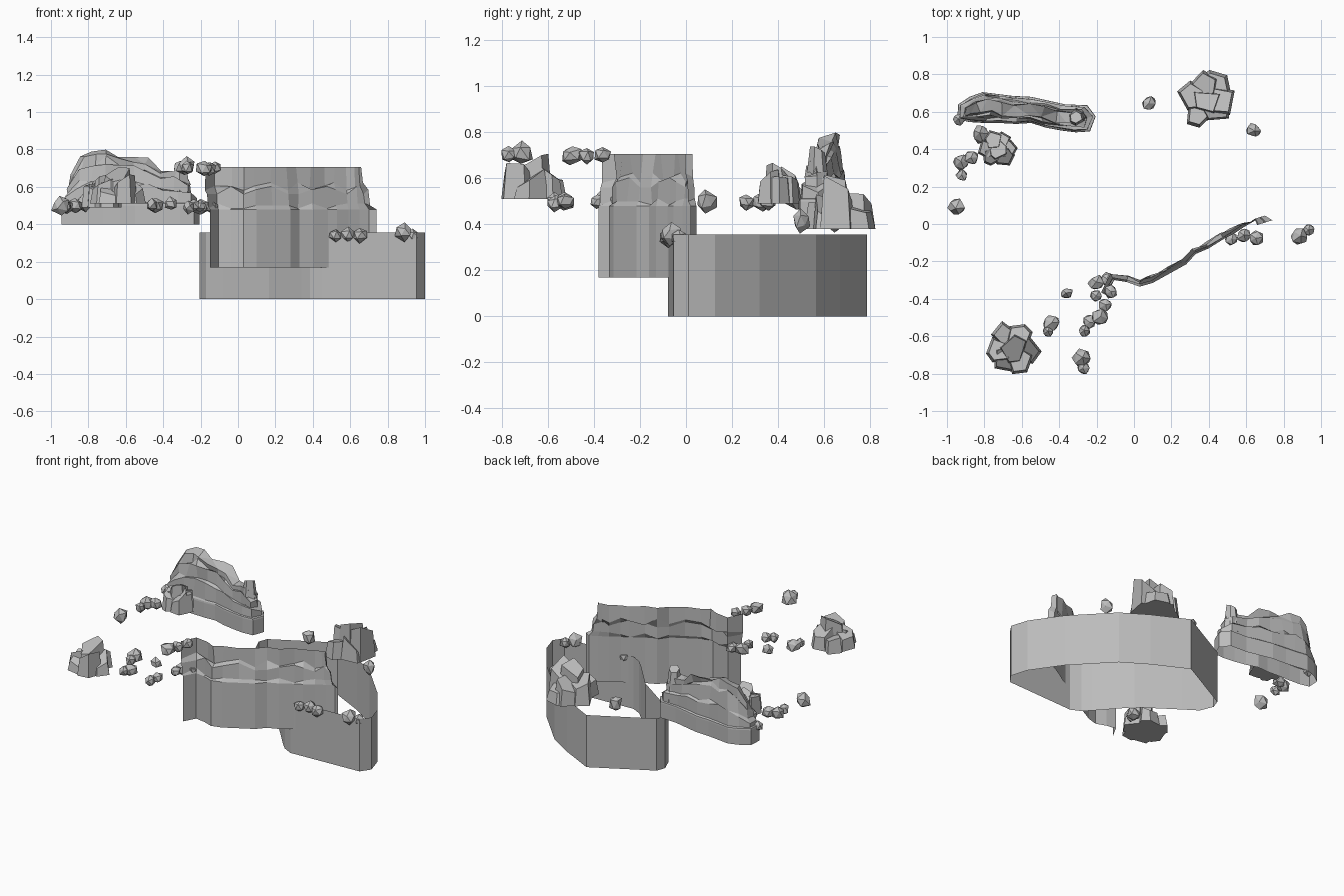
import bpy, bmesh, math, random
from mathutils import Vector

old = bpy.data.objects.get("Cube")
if old:
    bpy.data.objects.remove(old, do_unlink=True)

rng = random.Random(11)

stone = bpy.data.materials.new("grey stone")
stone.use_nodes = True
GREY = (0.5, 0.5, 0.5, 1)
stone.diffuse_color = GREY
stone.node_tree.nodes["Principled BSDF"].inputs["Base Color"].default_value = GREY


def make_object(name, bm, outward=True):
    if outward:
        bmesh.ops.recalc_face_normals(bm, faces=bm.faces)
    mesh = bpy.data.meshes.new(name)
    bm.to_mesh(mesh)
    bm.free()
    mesh.materials.append(stone)
    obj = bpy.data.objects.new(name, mesh)
    bpy.context.collection.objects.link(obj)


def loft(bm, rows, closed):
    """Bridge equal rows of points with quads; return the vertex rows."""
    grid = [[bm.verts.new(p) for p in row] for row in rows]
    n = len(rows[0])
    for low, high in zip(grid, grid[1:]):
        for i in range(n if closed else n - 1):
            j = (i + 1) % n
            bm.faces.new((low[i], low[j], high[j], high[i]))
    return grid


def lerp_table(table, x):
    for (x0, v0), (x1, v1) in zip(table, table[1:]):
        if x <= x1:
            return v0 + (v1 - v0) * max(0, x - x0) / (x1 - x0)
    return table[-1][1]


def add_block(bm, x, y, base, top, radius, tilt=.6, taper=.8):
    """One chunky tapered prism with a slanted top."""
    n = rng.choice((4, 5, 5, 6))
    spin = rng.uniform(0, math.tau)
    slope = Vector((rng.uniform(-tilt, tilt), rng.uniform(-tilt, tilt)))
    low, high = [], []
    for i in range(n):
        a = spin + (i + rng.uniform(-.25, .25)) * math.tau / n
        d = Vector((math.cos(a), math.sin(a))) * radius * rng.uniform(.9, 1.1)
        low.append((x + d.x, y + d.y, base))
        high.append((x + d.x * taper, y + d.y * taper, top + slope.dot(d)))
    rings = loft(bm, [low, high], True)
    bm.faces.new(rings[0])
    bm.faces.new(rings[1])


# Low plateau: an open, upright wall following a closed outline
outline = [(.34, 0), (.385, -.045), (.45, -.078), (.955, -.055), (1, .01), (.965, .125),
           (.83, .32), (.597, .565), (.43, .67), (.2, .787), (-.185, .58), (-.207, .52),
           (-.17, .43), (-.08, .37), (.165, .2)]
bm = bmesh.new()
loft(bm, [[(x, y, z) for x, y in outline] for z in (0, .355)], True)
make_object("plateau_wall", bm, False)

# Tall cliff: a stepped sheet leaning back along a winding path
path = [(-.15, -.38), (-.105, -.3), (-.04, -.31), (.03, -.335), (.1, -.315), (.19, -.265),
        (.28, -.215), (.33, -.16), (.4, -.13), (.48, -.08), (.53, -.055), (.59, -.015),
        (.65, .02), (.7, .045), (.74, .02)]
tiers = [(.17, 0, 0), (.48, 0, 0), (.5, .014, .01), (.585, .018, .015),
         (.605, .03, .015), (.705, .034, 0)]
last = len(path) - 1
rows = []
for z, inset, wobble in tiers:
    row = []
    for i, (x, y) in enumerate(path):
        a, b = path[max(i - 1, 0)], path[min(i + 1, last)]
        along = Vector((b[0] - a[0], b[1] - a[1])).normalized()
        back = Vector((-along.y, along.x))
        push = inset * rng.uniform(.5, 1.3)
        # the right end is cut back along the path as it rises
        end = max(0, i - last + 3)
        p = Vector((x, y)) + back * push * (0 if end else 1)
        p += Vector((-.8, -.25)) * inset * end
        row.append((p.x, p.y, z + rng.choice((-1.6, 0, 1.2)) * wobble))
    rows.append(row)
bm = bmesh.new()
loft(bm, rows, False)
make_object("cliff_face", bm, False)

# Rocky ridge: shrinking rings stacked up to an uneven, stepped crest
crest = [(-.94, .56), (-.9, .66), (-.865, .7), (-.85, .76), (-.78, .79), (-.7, .8),
         (-.6, .785), (-.57, .76), (-.45, .755), (-.42, .69), (-.3, .68),
         (-.25, .64), (-.2, .55)]
foot = [(-.945, .56), (-.94, .64), (-.88, .68), (-.81, .705), (-.73, .695), (-.65, .685),
        (-.55, .68), (-.46, .66), (-.37, .64), (-.25, .635), (-.205, .575), (-.235, .495),
        (-.31, .49), (-.39, .5), (-.47, .515), (-.55, .54), (-.63, .535), (-.72, .54),
        (-.8, .54), (-.88, .545)]
spine = [(-.95, .6), (-.8, .63), (-.6, .61), (-.45, .59), (-.2, .56)]
steps = [(0, .02), (.03, .12), (.4, .16), (.44, .34), (.74, .4), (.78, .56), (1, .62)]
rows = [[(x, y, z) for x, y in foot] for z in (.4, .5)]
for t, inset in steps:
    row = []
    for x, y in foot:
        k = inset * rng.choice((.75, 1, 1.2))
        px = x + (-.6 - x) * k * .28
        py = y + (lerp_table(spine, x) - y) * k
        rise = lerp_table(crest, px) - .51
        row.append((px, py, .51 + rise * min(1, t * rng.uniform(.85, 1.15))))
    rows.append(row)
bm = bmesh.new()
rings = loft(bm, rows, True)
cap = bm.faces.new(rings[-1])
bmesh.ops.triangulate(bm, faces=[cap])
make_object("rocky_ridge", bm)

# Stone pillar standing at the low end of the ridge
bm = bmesh.new()
add_block(bm, -.31, .57, .52, .725, .06, .3, .55)
make_object("ridge_pillar", bm)


def rock_cluster(name, x, y, base, top, radius):
    """A tall middle block crowded by shorter ones."""
    bm = bmesh.new()
    height = top - base
    add_block(bm, x, y, base, top - .02, radius * .6)
    count = 6
    for i in range(count):
        a = (i + rng.uniform(-.25, .25)) * math.tau / count
        d = radius * .5
        add_block(bm, x + d * math.cos(a), y + d * math.sin(a), base,
                  base + height * rng.uniform(.4, .8), radius * rng.uniform(.5, .6))
    make_object(name, bm)


rock_cluster("front_rock_cluster", -.645, -.665, .51, .69, .145)
rock_cluster("back_rock_cluster", .39, .665, .38, .6, .155)
rock_cluster("ridge_rock_cluster", -.73, .4, .49, .65, .1)


def boulder(name, x, y, z, r, stretch=1):
    """Faceted stone: convex hull of jittered points on a sphere."""
    bm = bmesh.new()
    bmesh.ops.create_icosphere(bm, subdivisions=1, radius=r * 1.15)
    for v in bm.verts:
        v.co *= rng.uniform(.92, 1.08)
        v.co += Vector([rng.uniform(-.17, .17) * r for _ in range(3)])
        v.co.z *= stretch
        v.co += Vector((x, y, z))
    hull = bmesh.ops.convex_hull(bm, input=bm.verts)
    loose = [g for g in hull["geom_interior"] if isinstance(g, bmesh.types.BMVert)]
    bmesh.ops.delete(bm, geom=loose, context='VERTS')
    bmesh.ops.dissolve_limit(bm, angle_limit=.3, verts=bm.verts, edges=bm.edges)
    make_object(name, bm)


# Loose boulders, grouped by the level they rest on: x, y, radius
levels = {
    ("ridge_boulder", .5): [(-.95, .09, .045), (-.92, .26, .03), (-.92, .33, .04),
                            (-.87, .355, .035), (-.82, .48, .045), (-.935, .56, .03)],
    ("middle_boulder", .5): [(-.36, -.37, .03), (-.44, -.53, .04), (-.46, -.57, .03),
                             (-.265, -.57, .03), (-.24, -.525, .032), (-.2, -.385, .03),
                             (-.2, -.315, .04), (-.14, -.295, .035)],
    ("upper_boulder", .7): [(-.18, -.5, .04), (-.155, -.43, .035), (-.125, -.36, .032),
                            (-.28, -.715, .045), (-.27, -.77, .03)],
    ("plateau_boulder", .35): [(.52, -.08, .03), (.585, -.06, .036), (.655, -.075, .036),
                               (.885, -.065, .042), (.935, -.03, .03)],
}
for (name, z), stones in levels.items():
    for i, (x, y, r) in enumerate(stones):
        boulder(f"{name}_{i + 1}", x, y, z + rng.uniform(-.01, .012), r)

# Upright stones beside the back cluster
for i, (x, y) in enumerate([(.08, .645), (.64, .5)]):
    boulder(f"standing_stone_{i + 1}", x, y, .415, .034, 1.3)
